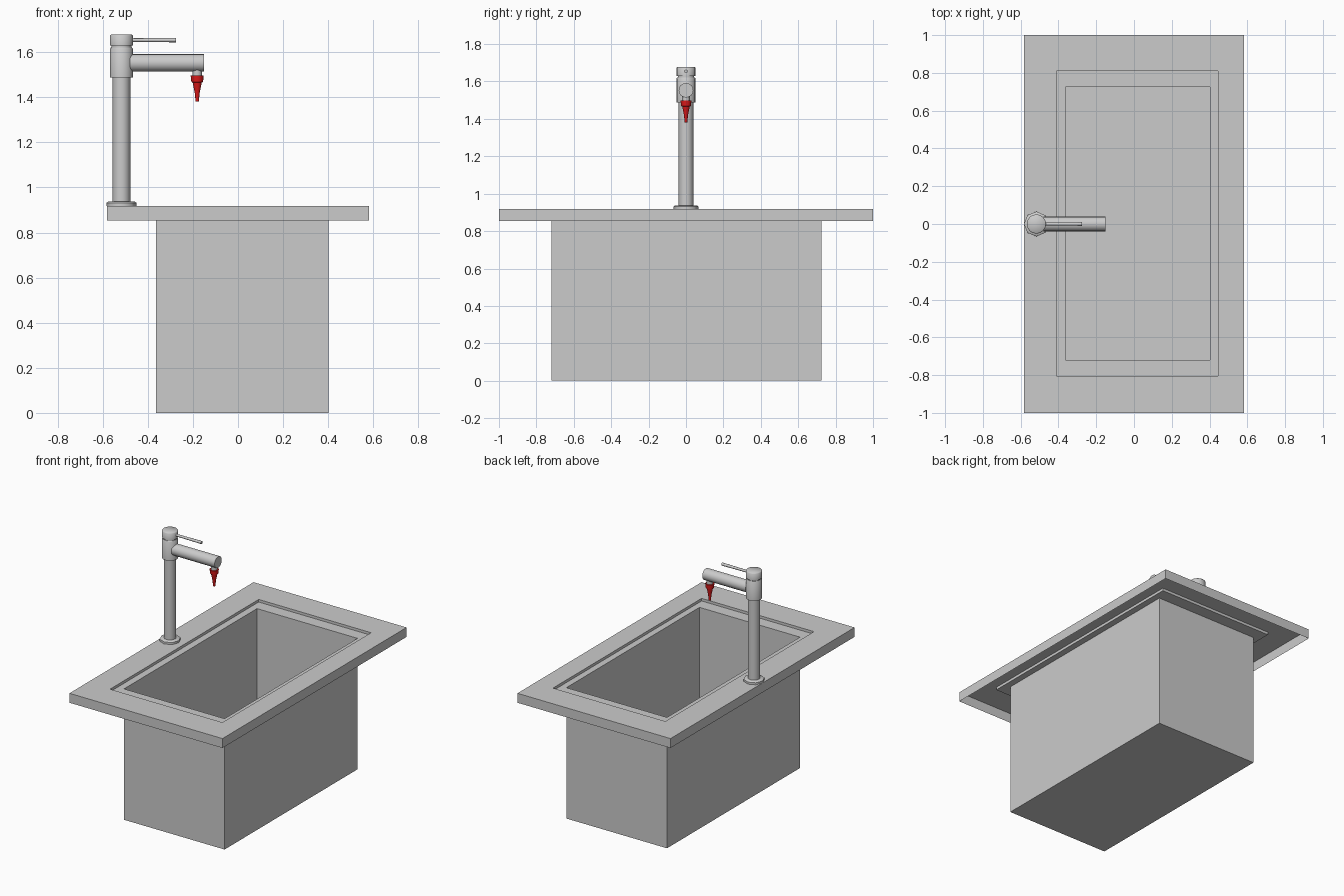
import bpy, bmesh, math
from mathutils import Matrix, Vector

if "Cube" in bpy.data.objects:
    bpy.data.objects.remove(bpy.data.objects["Cube"])


def finish(name, bm, smooth=True, mat=None):
    bmesh.ops.recalc_face_normals(bm, faces=bm.faces)
    me = bpy.data.meshes.new(name)
    bm.to_mesh(me)
    bm.free()
    ob = bpy.data.objects.new(name, me)
    bpy.context.collection.objects.link(ob)
    if mat:
        me.materials.append(mat)
    if smooth:
        bpy.ops.object.select_all(action='DESELECT')
        ob.select_set(True)
        bpy.context.view_layer.objects.active = ob
        bpy.ops.object.shade_smooth_by_angle(angle=math.radians(50))
    return ob


def bridge(bm, a, b):
    n = len(a)
    for i in range(n):
        j = (i + 1) % n
        bm.faces.new((a[i], a[j], b[j], b[i]))


def turned(name, profile, origin, axis='Z', sides=16, mat=None):
    """Closed round part from (radius, height) pairs along an axis."""
    rot = Matrix.Rotation(math.pi / 2, 4, 'Y') if axis == 'X' else Matrix.Identity(4)
    m = Matrix.Translation(origin) @ rot
    bm = bmesh.new()
    rings = [[bm.verts.new(m @ Vector((r * math.cos(2 * math.pi * i / sides),
                                       r * math.sin(2 * math.pi * i / sides), h)))
              for i in range(sides)] for r, h in profile]
    for a, b in zip(rings, rings[1:]):
        bridge(bm, a, b)
    bm.faces.new(rings[0])
    bm.faces.new(rings[-1])
    return finish(name, bm, mat=mat)


# Sink: one open sheet running skirt, counter, ledge, basin
OUTER = (-0.582, 0.582, -1.0, 1.0)
LEDGE = (-0.41, 0.445, -0.805, 0.81)
BASIN = (-0.363, 0.402, -0.72, 0.725)
bm = bmesh.new()
loops = []
for (x0, x1, y0, y1), z in ((OUTER, 0.853), (OUTER, 0.918), (LEDGE, 0.918),
                            (LEDGE, 0.9), (BASIN, 0.9), (BASIN, 0.0)):
    loops.append([bm.verts.new((x, y, z)) for x, y in
                  ((x0, y0), (x1, y0), (x1, y1), (x0, y1))])
for a, b in zip(loops, loops[1:]):
    bridge(bm, a, b)
bm.faces.new(loops[-1])
finish("sink_basin_and_counter", bm, smooth=False)

# Tap column
X = -0.517
turned("tap_base", [(0.066, 0.918), (0.066, 0.932), (0.058, 0.938)], (X, 0, 0), sides=8)
turned("tap_column", [(0.039, 0.93), (0.039, 1.495)], (X, 0, 0))
turned("tap_body", [(0.051, 1.488), (0.051, 1.615), (0.047, 1.621)], (X, 0, 0))
turned("tap_neck", [(0.044, 1.615), (0.044, 1.635)], (X, 0, 0))
turned("tap_cap", [(0.051, 1.63), (0.051, 1.674), (0.047, 1.678)], (X, 0, 0))

# Lever and spout
turned("tap_lever", [(0.008, 0), (0.010, 0.195)], (-0.47, 0, 1.654), axis='X', sides=10)
turned("tap_spout", [(0.039, 0), (0.039, 0.329)], (-0.48, 0, 1.553), axis='X')

# Nozzle
red = bpy.data.materials.new("red_plastic")
red.diffuse_color = (0.75, 0.01, 0.01, 1)
red.use_nodes = True
red.node_tree.nodes["Principled BSDF"].inputs["Base Color"].default_value = red.diffuse_color
NX = -0.181
turned("nozzle_stem", [(0.021, 1.495), (0.021, 1.53)], (NX, 0, 0), sides=12)
turned("nozzle_tip", [(0.007, 1.381), (0.011, 1.42), (0.014, 1.435), (0.020, 1.465),
                      (0.026, 1.468), (0.029, 1.497)], (NX, 0, 0), sides=12, mat=red)
